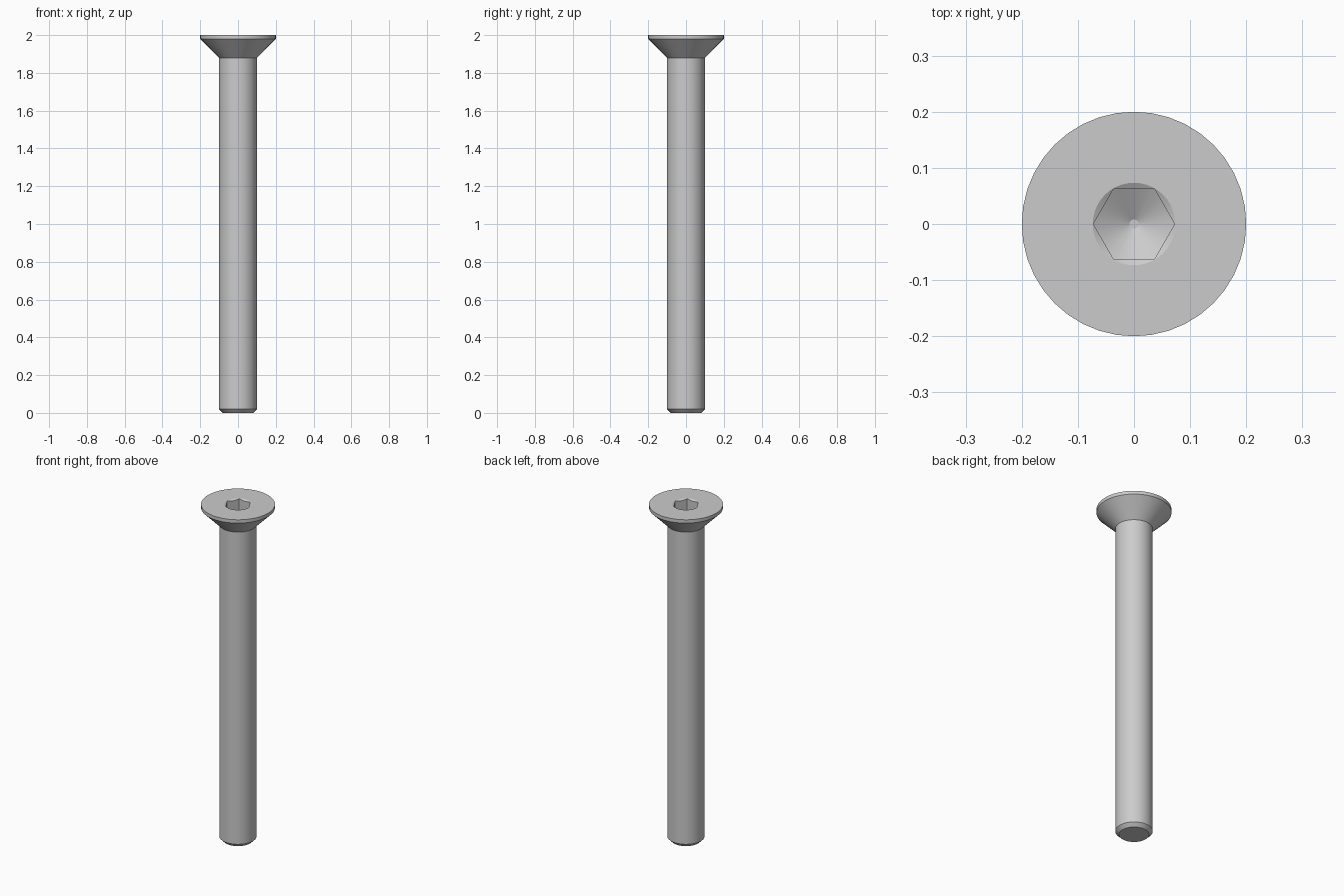
import bpy
import bmesh
import math

cube = bpy.data.objects.get("Cube")
if cube:
    bpy.data.objects.remove(cube, do_unlink=True)

SIDES = 40

steel = bpy.data.materials.new("grey steel")
steel.use_nodes = True
COLOUR = (0.6, 0.6, 0.6, 1)
steel.diffuse_color = COLOUR
steel.node_tree.nodes["Principled BSDF"].inputs["Base Color"].default_value = COLOUR


def lathe(name, profile, sides):
    """Closed solid turned from (radius, height) pairs, listed bottom to top."""
    bm = bmesh.new()
    rings = []
    for r, z in profile:
        rings.append([bm.verts.new((r * math.cos(math.tau * i / sides),
                                    r * math.sin(math.tau * i / sides), z))
                      for i in range(sides)])
    for low, high in zip(rings, rings[1:]):
        for i in range(sides):
            j = (i + 1) % sides
            bm.faces.new((low[i], low[j], high[j], high[i]))
    bm.faces.new(rings[0][::-1])
    bm.faces.new(rings[-1])
    mesh = bpy.data.meshes.new(name)
    bm.to_mesh(mesh)
    bm.free()
    mesh.materials.append(steel)
    obj = bpy.data.objects.new(name, mesh)
    bpy.context.collection.objects.link(obj)
    return obj


def combine(target, tool, operation):
    """Apply a boolean and discard the tool."""
    mod = target.modifiers.new("cut", 'BOOLEAN')
    mod.operation = operation
    mod.solver = 'EXACT'
    mod.object = tool
    bpy.context.view_layer.objects.active = target
    bpy.ops.object.modifier_apply(modifier=mod.name)
    bpy.data.objects.remove(tool, do_unlink=True)


# Chamfered tip, plain shank, countersunk head with a thin rim
screw = lathe("countersunk_screw", [(0.08, 0), (0.1, 0.02), (0.1, 1.88),
                                    (0.2, 1.98), (0.2, 2)], SIDES)

# Hexagonal socket with a conical drilled floor
socket = lathe("socket_cutter", [(0.0725, 1.8), (0.0725, 2.1)], 6)
drill = lathe("drill_cutter", [(0.008, 1.875), (0.09, 1.922), (0.09, 2.2)], SIDES)
combine(socket, drill, 'INTERSECT')
combine(screw, socket, 'DIFFERENCE')

# Conical lead-in around the socket mouth
lead_in = lathe("lead_in_cutter", [(0.0385, 1.98), (0.091, 2.01)], SIDES)
combine(screw, lead_in, 'DIFFERENCE')

# Smooth round surfaces, crisp machined edges
bpy.ops.object.select_all(action='DESELECT')
screw.select_set(True)
bpy.context.view_layer.objects.active = screw
bpy.ops.object.shade_smooth_by_angle(angle=math.radians(25))
